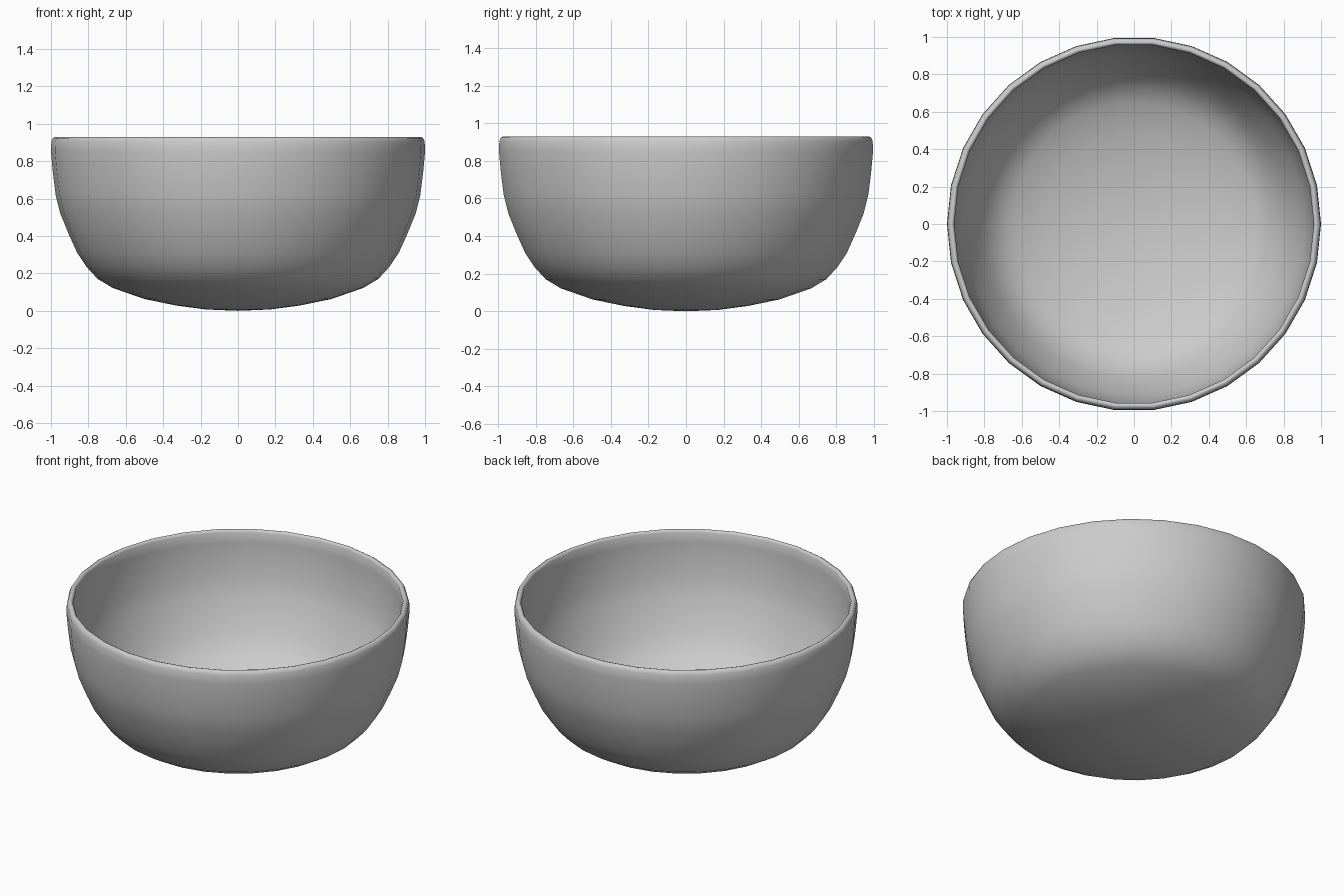
import bpy, bmesh, math

if "Cube" in bpy.data.objects:
    bpy.data.objects.remove(bpy.data.objects["Cube"])

SEGMENTS = 30

# Bowl cross-section (radius, height): outside from the base up, over the rim, down the inside
OUTER = [(0, 0), (0.17, 0.007), (0.33, 0.028), (0.50, 0.063), (0.67, 0.122), (0.75, 0.17),
         (0.81, 0.235), (0.86, 0.31), (0.905, 0.41), (0.95, 0.52), (0.975, 0.62),
         (0.99, 0.74), (1.0, 0.85), (0.998, 0.905)]
RIM = [(0.99, 0.923), (0.978, 0.93), (0.968, 0.927), (0.961, 0.915)]
INNER = [(0.963, 0.85), (0.954, 0.74), (0.94, 0.625), (0.915, 0.53), (0.872, 0.425),
         (0.828, 0.33), (0.782, 0.26), (0.726, 0.20), (0.652, 0.155), (0.49, 0.098),
         (0.325, 0.063), (0.165, 0.042), (0, 0.035)]


def lathe(name, profile, material):
    bm = bmesh.new()
    rings = []
    for r, z in profile:
        count = SEGMENTS if r > 0 else 1
        rings.append([bm.verts.new((r * math.cos(math.tau * i / SEGMENTS),
                                    r * math.sin(math.tau * i / SEGMENTS), z))
                      for i in range(count)])
    for a, b in zip(rings, rings[1:]):
        for i in range(SEGMENTS):
            j = (i + 1) % SEGMENTS
            if len(a) == 1:
                bm.faces.new((a[0], b[j], b[i]))
            elif len(b) == 1:
                bm.faces.new((a[i], a[j], b[0]))
            else:
                bm.faces.new((a[i], a[j], b[j], b[i]))
    bmesh.ops.recalc_face_normals(bm, faces=bm.faces)
    for f in bm.faces:
        f.smooth = True
    mesh = bpy.data.meshes.new(name)
    bm.to_mesh(mesh)
    bm.free()
    mesh.materials.append(material)
    obj = bpy.data.objects.new(name, mesh)
    bpy.context.collection.objects.link(obj)
    return obj


grey = bpy.data.materials.new("light_grey")
grey.diffuse_color = (0.6, 0.6, 0.6, 1)
grey.use_nodes = True
grey.node_tree.nodes["Principled BSDF"].inputs["Base Color"].default_value = grey.diffuse_color
lathe("bowl", OUTER + RIM + INNER, grey)
